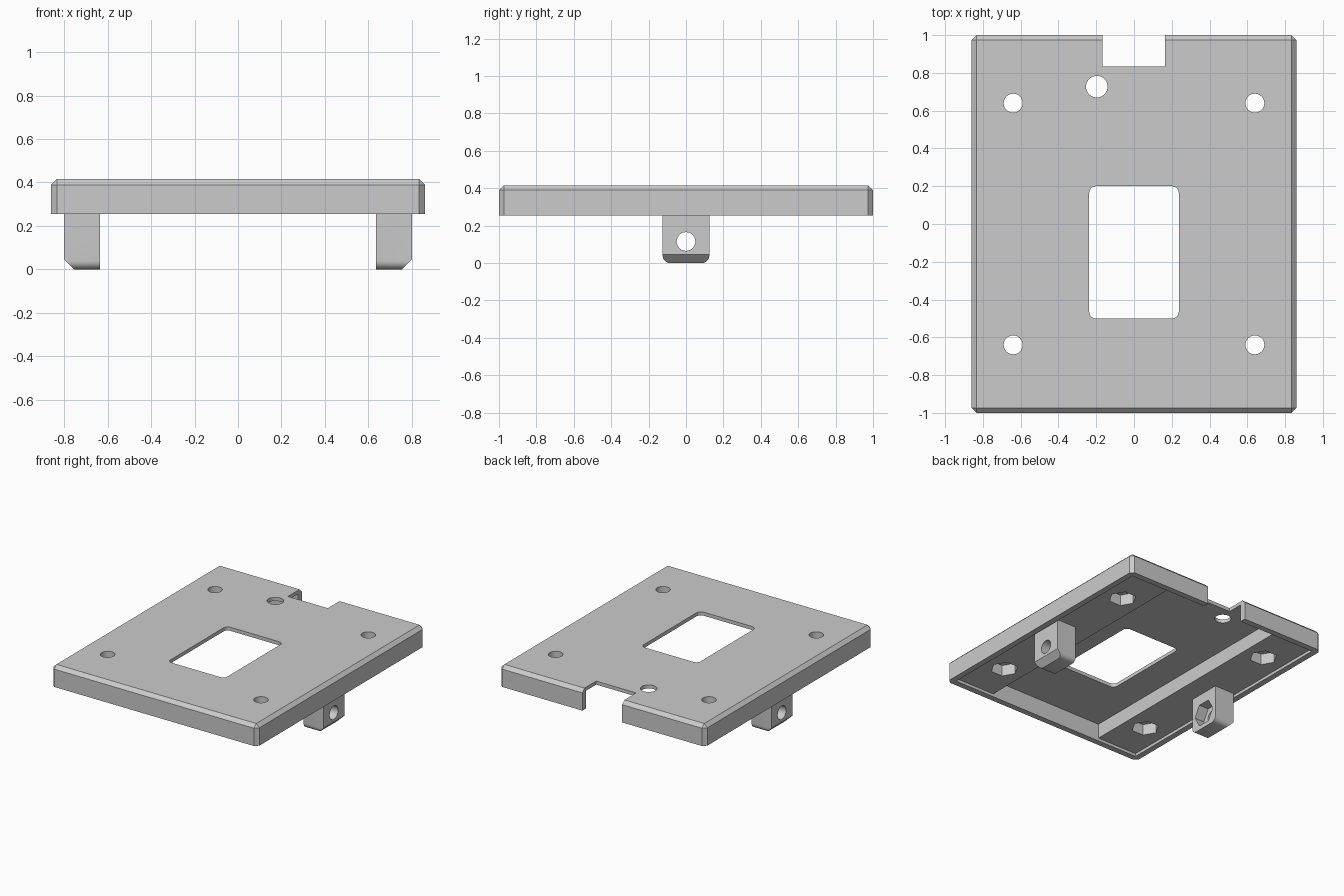
import bpy, bmesh, math
from mathutils import Matrix, Vector

if "Cube" in bpy.data.objects:
    bpy.data.objects.remove(bpy.data.objects["Cube"], do_unlink=True)

grey = bpy.data.materials.new("light_grey")
grey.use_nodes = True
grey.diffuse_color = (0.6, 0.6, 0.6, 1)
grey.node_tree.nodes["Principled BSDF"].inputs["Base Color"].default_value = (0.6, 0.6, 0.6, 1)

HALF_X, HALF_Y = 0.86, 1.0
BOTTOM, TOP = 0.255, 0.415
LEDGE, CEILING = 0.277, 0.388
CHAMFER, RIM = 0.026, 0.045


def finish(name, bm):
    bmesh.ops.recalc_face_normals(bm, faces=bm.faces)
    mesh = bpy.data.meshes.new(name)
    bm.to_mesh(mesh)
    bm.free()
    obj = bpy.data.objects.new(name, mesh)
    bpy.context.collection.objects.link(obj)
    mesh.materials.append(grey)
    return obj


def box_mesh(lo, hi):
    lo, hi = Vector(lo), Vector(hi)
    bm = bmesh.new()
    bmesh.ops.create_cube(bm, size=1, matrix=Matrix.Translation((lo + hi) / 2)
                          @ Matrix.Diagonal((*(hi - lo), 1)))
    return bm


def edges_along(bm, axis, keep=lambda e: True):
    def parallel(e):
        d = (e.verts[0].co - e.verts[1].co).normalized()
        return abs(d[axis]) > 0.99
    return [e for e in bm.edges if parallel(e) and keep(e)]


def bevel(bm, edges, width, segments=1):
    bmesh.ops.bevel(bm, geom=edges, offset=width, segments=segments,
                    profile=0.5, affect='EDGES')


def prism(centre, radius, depth, sides, turn=0, along_x=False):
    """Closed prism or cylinder centred on a point."""
    bm = bmesh.new()
    tilt = Matrix.Rotation(math.pi / 2, 4, 'Y') if along_x else Matrix()
    bmesh.ops.create_cone(bm, cap_ends=True, segments=sides, radius1=radius,
                          radius2=radius, depth=depth,
                          matrix=Matrix.Translation(centre) @ tilt
                          @ Matrix.Rotation(turn, 4, 'Z'))
    return bm


def cut(target, bm):
    """Subtract a mesh from the target and discard the cutter."""
    cutter = finish("cutter", bm)
    cutter.hide_render = True
    mod = target.modifiers.new("cut", 'BOOLEAN')
    mod.operation, mod.solver, mod.object = 'DIFFERENCE', 'EXACT', cutter
    bpy.context.view_layer.objects.active = target
    bpy.ops.object.modifier_apply(modifier=mod.name)
    bpy.data.objects.remove(cutter, do_unlink=True)


def smooth(obj):
    bpy.ops.object.select_all(action='DESELECT')
    obj.select_set(True)
    bpy.context.view_layer.objects.active = obj
    bpy.ops.object.shade_smooth_by_angle(angle=math.radians(30))


# Cover plate with chamfered corners and top edge
bm = box_mesh((-HALF_X, -HALF_Y, BOTTOM), (HALF_X, HALF_Y, TOP))
upright = edges_along(bm, 2)
rim_top = [e for e in bm.edges if all(v.co.z > TOP - 0.01 for v in e.verts)]
bevel(bm, upright + rim_top, CHAMFER)
plate = finish("cover_plate", bm)

# Shallow recess inside the rim, then the deep central channel
inner_x, inner_y = HALF_X - RIM, HALF_Y - RIM
cut(plate, box_mesh((-inner_x, -inner_y, 0.1), (inner_x, inner_y, LEDGE)))
cut(plate, box_mesh((-0.478, -inner_y, 0.1), (0.478, inner_y, CEILING)))

# Rounded window, cable notch and round cable hole
bm = box_mesh((-0.237, -0.5, 0.1), (0.237, 0.2, 0.6))
bevel(bm, edges_along(bm, 2), 0.035, 6)
cut(plate, bm)
cut(plate, box_mesh((-0.168, 0.835, 0.1), (0.165, 1.1, 0.6)))
cut(plate, prism((-0.197, 0.727, 0.4), 0.057, 0.5, 32))

# Four screw holes with hexagonal nut pockets underneath
for x in (-0.64, 0.64):
    for y in (-0.64, 0.64):
        cut(plate, prism((x, y, 0.4), 0.05, 0.6, 32))
        cut(plate, prism((x, y, 0.3), 0.096, 0.12, 6, math.pi / 6))
smooth(plate)


# Mounting legs with a screw hole and an inner nut pocket
def make_leg(name, side):
    bm = box_mesh((0.635, -0.125, 0), (0.8, 0.125, LEDGE + 0.02))
    bevel(bm, edges_along(bm, 0, lambda e: e.verts[0].co.z < 0.1), 0.04, 6)
    cutting = bmesh.ops.bisect_plane(
        bm, geom=bm.verts[:] + bm.edges[:] + bm.faces[:],
        plane_co=(0.8, 0, 0.045), plane_no=(1, 0, -1), clear_outer=True)
    rim = [g for g in cutting["geom_cut"] if isinstance(g, bmesh.types.BMEdge)]
    bmesh.ops.holes_fill(bm, edges=rim, sides=0)
    bmesh.ops.scale(bm, vec=(side, 1, 1), verts=bm.verts)
    leg = finish(name, bm)
    cut(leg, prism((side * 0.7, 0, 0.115), 0.05, 0.5, 32, 0, True))
    cut(leg, prism((side * 0.635, 0, 0.115), 0.096, 0.16, 6, 0, True))
    smooth(leg)


make_leg("left_leg", 1)
make_leg("right_leg", -1)
